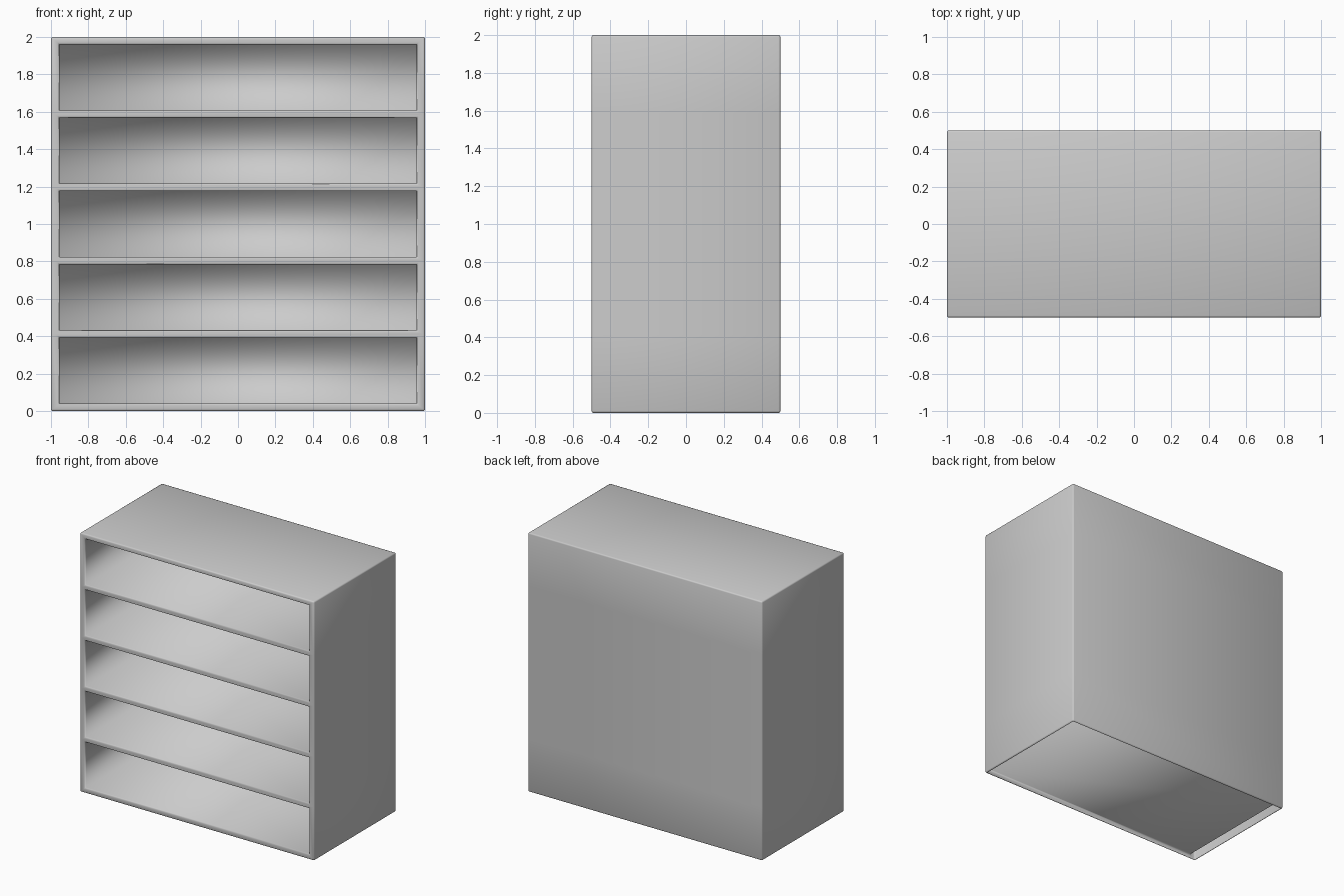
import bpy, bmesh
from mathutils import Matrix

if "Cube" in bpy.data.objects:
    bpy.data.objects.remove(bpy.data.objects["Cube"])

ROWS, WALL, HALF_X = 5, 0.04, 0.955
PITCH = (2 - WALL) / ROWS

bm = bmesh.new()

# Outer case
bmesh.ops.create_cube(bm, size=1, matrix=Matrix.Translation((0, 0, 1)) @ Matrix.Diagonal((2, 1, 2, 1)))

# Split the case into rows along the shelf centre lines
for i in range(1, ROWS):
    bmesh.ops.bisect_plane(bm, geom=bm.verts[:] + bm.edges[:] + bm.faces[:],
                           plane_co=(0, 0, WALL / 2 + i * PITCH), plane_no=(0, 0, 1))
bm.normal_update()

# Openings: inset each front panel and push it in to make a compartment
fronts = sorted((f for f in bm.faces if f.normal.y < -0.9),
                key=lambda f: f.calc_center_median().z)
bmesh.ops.inset_individual(bm, faces=fronts, thickness=0.02)
for i, f in enumerate(fronts):
    mid = f.calc_center_median().z
    for v in f.verts:
        v.co.x = HALF_X if v.co.x > 0 else -HALF_X
        v.co.z = (i + 1) * PITCH if v.co.z > mid else i * PITCH + WALL
backs = bmesh.ops.extrude_discrete_faces(bm, faces=fronts)["faces"]
for f in backs:
    for v in f.verts:
        v.co.y = 0.46
bmesh.ops.recalc_face_normals(bm, faces=bm.faces[:])
bm.normal_update()

# Softened outer edges and opening rims
sharp = [e for e in bm.edges if e.is_manifold and e.is_convex and e.calc_face_angle() > 0.5]
bmesh.ops.bevel(bm, geom=sharp, offset=0.01, segments=2, profile=0.5, affect='EDGES')
bm.normal_update()

# The underside is open
under = [f for f in bm.faces if f.normal.z < -0.99 and f.calc_center_median().z < 0.005]
bmesh.ops.delete(bm, geom=under, context='FACES')

for f in bm.faces:
    f.smooth = True
mesh = bpy.data.meshes.new("shelf_case")
bm.to_mesh(mesh)
bm.free()
bpy.context.collection.objects.link(bpy.data.objects.new("shelf_case", mesh))
